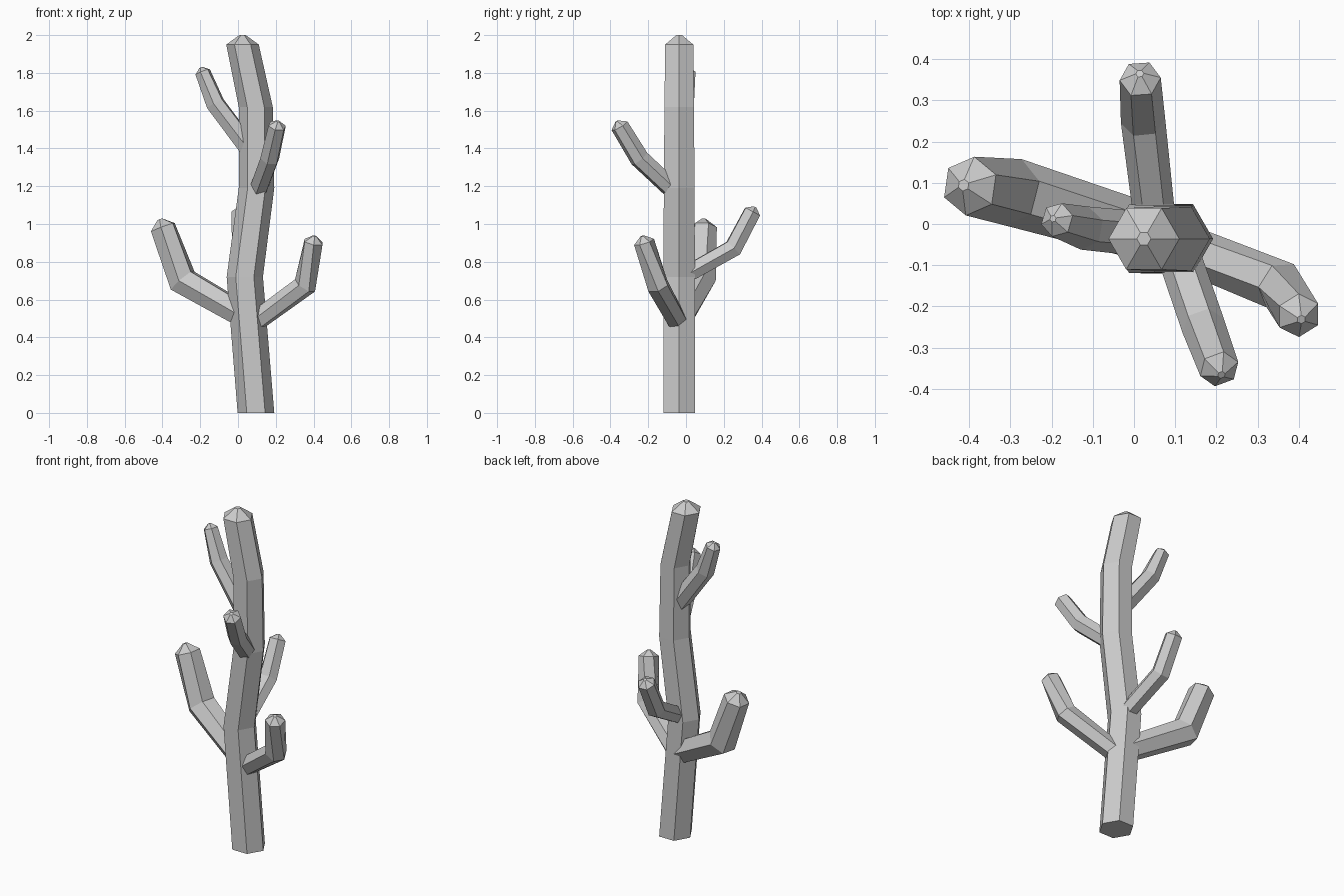
import bpy, bmesh, math
from mathutils import Vector

if "Cube" in bpy.data.objects:
    bpy.data.objects.remove(bpy.data.objects["Cube"])

UP = Vector((0, 0, 1))


def hex_limb(name, points, radii, cap, level=False):
    """Six-sided tube along a path, ending in a blunt bevelled tip."""
    pts = [Vector(p) for p in points]
    end_dir = UP if level else (pts[-1] - pts[-2]).normalized()
    pts.append(pts[-1] + end_dir * cap)
    radii = list(radii) + [radii[-1] * 0.2]
    bm = bmesh.new()
    rings = []
    for i, (p, r) in enumerate(zip(pts, radii)):
        d = Vector()
        if i > 0:
            d += (p - pts[i - 1]).normalized()
        if i < len(pts) - 1:
            d += (pts[i + 1] - p).normalized()
        d.normalize()
        if level:
            side, top = Vector((1, 0, 0)), Vector((0, 1, 0))
        else:
            side = d.cross(UP).normalized()
            top = d.cross(side)
        rings.append([bm.verts.new(p + r * (side * math.cos(k * math.pi / 3)
                                            + top * math.sin(k * math.pi / 3)))
                      for k in range(6)])
    for a, b in zip(rings, rings[1:]):
        for k in range(6):
            n = (k + 1) % 6
            bm.faces.new((a[k], a[n], b[n], b[k]))
    bm.faces.new(rings[0][::-1])
    bm.faces.new(rings[-1])
    bmesh.ops.recalc_face_normals(bm, faces=bm.faces)
    mesh = bpy.data.meshes.new(name)
    bm.to_mesh(mesh)
    bm.free()
    obj = bpy.data.objects.new(name, mesh)
    bpy.context.collection.objects.link(obj)
    return obj


# Wavy trunk with level rings
Y = -0.036
hex_limb("trunk",
         [(0.095, Y, 0), (0.036, Y, 0.72), (0.098, Y, 1.19),
          (0.094, Y, 1.62), (0.024, Y, 1.95)],
         [0.097, 0.096, 0.094, 0.09, 0.086], 0.05, level=True)

# Branches: root inside the trunk, elbow, end
hex_limb("left_branch",
         [(0.03, -0.02, 0.515), (-0.293, 0.077, 0.70), (-0.398, 0.092, 0.983)],
         [0.07, 0.083, 0.072], 0.045)
hex_limb("right_branch",
         [(0.08, -0.04, 0.475), (0.355, -0.15, 0.675), (0.4, -0.222, 0.905)],
         [0.056, 0.062, 0.055], 0.033)
hex_limb("back_branch",
         [(0.055, -0.03, 0.715), (0.022, 0.25, 0.872), (0.015, 0.352, 1.065)],
         [0.05, 0.054, 0.05], 0.028)
hex_limb("front_branch",
         [(0.095, -0.036, 1.15), (0.168, -0.247, 1.347), (0.207, -0.352, 1.52)],
         [0.052, 0.053, 0.049], 0.028)
hex_limb("upper_left_branch",
         [(0.08, -0.03, 1.37), (-0.12, -0.01, 1.637), (-0.187, 0.01, 1.805)],
         [0.055, 0.053, 0.042], 0.026)
